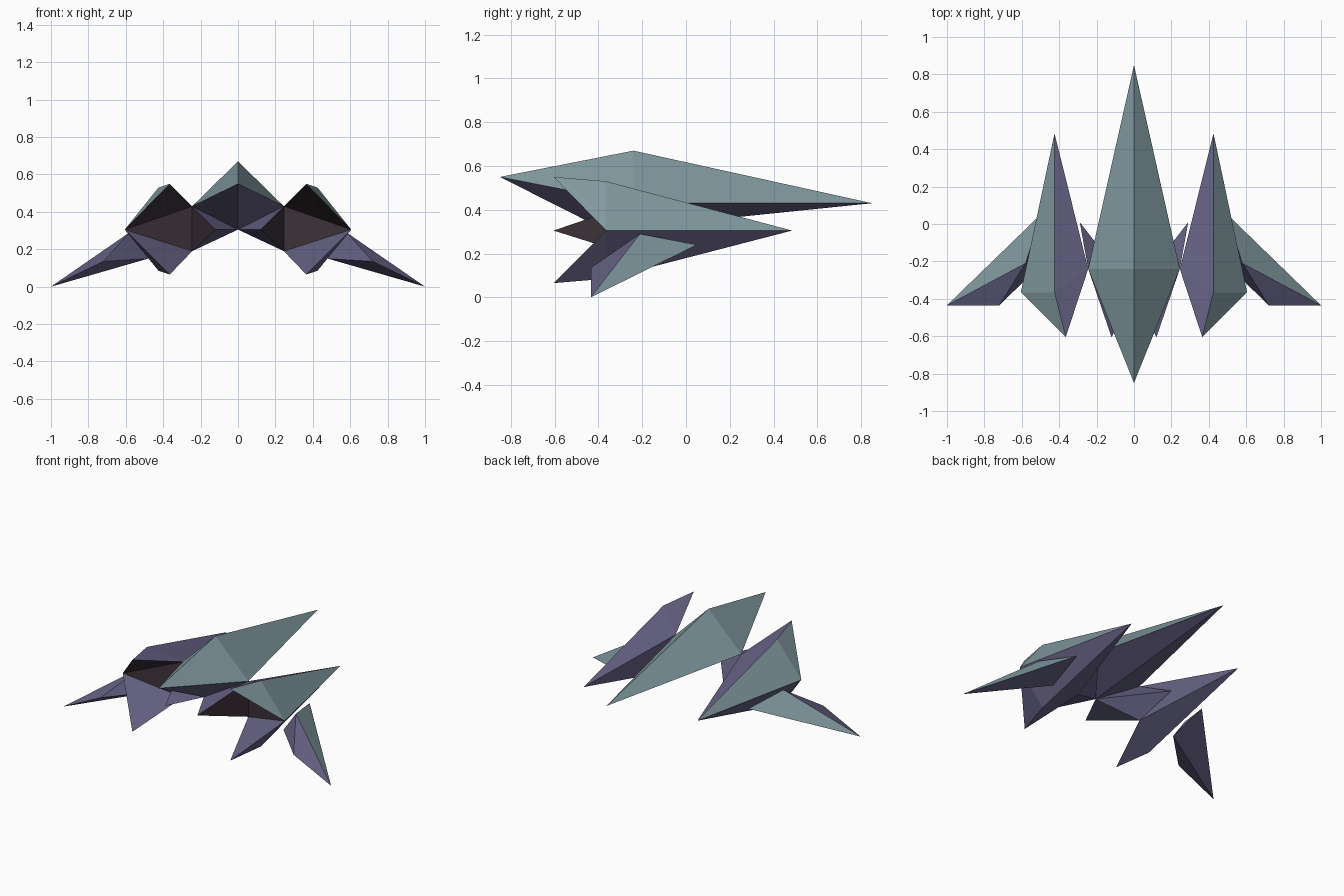
import bpy, bmesh

if "Cube" in bpy.data.objects:
    bpy.data.objects.remove(bpy.data.objects["Cube"])


def material(name, rgb):
    m = bpy.data.materials.new(name)
    m.diffuse_color = (*rgb, 1)
    m.use_nodes = True
    m.node_tree.nodes["Principled BSDF"].inputs["Base Color"].default_value = m.diffuse_color
    return m


MATS = [material("teal_grey", (0.22, 0.32, 0.35)),
        material("dusk_purple", (0.125, 0.115, 0.22)),
        material("dark_plum", (0.046, 0.031, 0.042))]
TEAL, PURPLE, PLUM = range(3)

# Shared corner points of the right half
P = {
    # central hull: nose, tail, crest, keel
    "N": (0, -0.85, 0.55), "T": (0, 0.85, 0.43), "P": (0, -0.24, 0.67), "G": (0, -0.365, 0.305),
    # joint between hull and pod, upper and lower
    "E": (0.245, -0.24, 0.43), "e": (0.245, -0.24, 0.19),
    # side pod: upper jaw, crest, tail, outer corner, lower crest, lower jaw
    "A": (0.365, -0.605, 0.55), "B": (0.425, -0.365, 0.53), "C": (0.425, 0.485, 0.305),
    "D": (0.605, -0.365, 0.305), "b": (0.425, -0.365, 0.085), "a": (0.365, -0.605, 0.065),
    # bridge: front and rear spikes
    "F": (0.12, -0.605, 0.305), "K": (0.29, 0.01, 0.305),
    # wing: tip, front corner, upper root, rear root, lower root
    "1": (1.0, -0.435, 0.0), "2": (0.72, -0.435, 0.135), "3": (0.58, -0.21, 0.29),
    "4": (0.50, 0.05, 0.24), "5": (0.48, -0.20, 0.15),
}


def part(name, faces, sides):
    """Triangles given as corner letters per colour, built on the given sides of x = 0."""
    bm = bmesh.new()
    for s in sides:
        verts = {}
        for colour, tris in faces.items():
            for tri in tris.split():
                for k in tri:
                    if k not in verts:
                        x, y, z = P[k]
                        verts[k] = bm.verts.new((s * x, y, z))
                f = bm.faces.new([verts[k] for k in tri])
                f.material_index = colour
    bmesh.ops.remove_doubles(bm, verts=bm.verts, dist=1e-5)
    bmesh.ops.recalc_face_normals(bm, faces=bm.faces)
    me = bpy.data.meshes.new(name)
    bm.to_mesh(me)
    bm.free()
    for m in MATS:
        me.materials.append(m)
    bpy.context.collection.objects.link(bpy.data.objects.new(name, me))


# Central hull, both halves welded along the middle
part("central_hull", {TEAL: "NPE PTE", PURPLE: "NEG ETG"}, (1, -1))

for label, s in (("right", 1), ("left", -1)):
    # Pod with an open two-jawed front
    part(label + "_pod", {TEAL: "ABD BCD",
                          PURPLE: "ABE BCE EeC abD bCD abe bCe Dae",
                          PLUM: "ADE DEe"}, (s,))
    # Spiked bridge joining hull and pod
    part(label + "_bridge", {PURPLE: "FGE GKE FGe GKe KEe", PLUM: "FEe"}, (s,))
    # Drooping wing
    part(label + "_wing", {TEAL: "134", PURPLE: "123 235 125 154 345"}, (s,))
